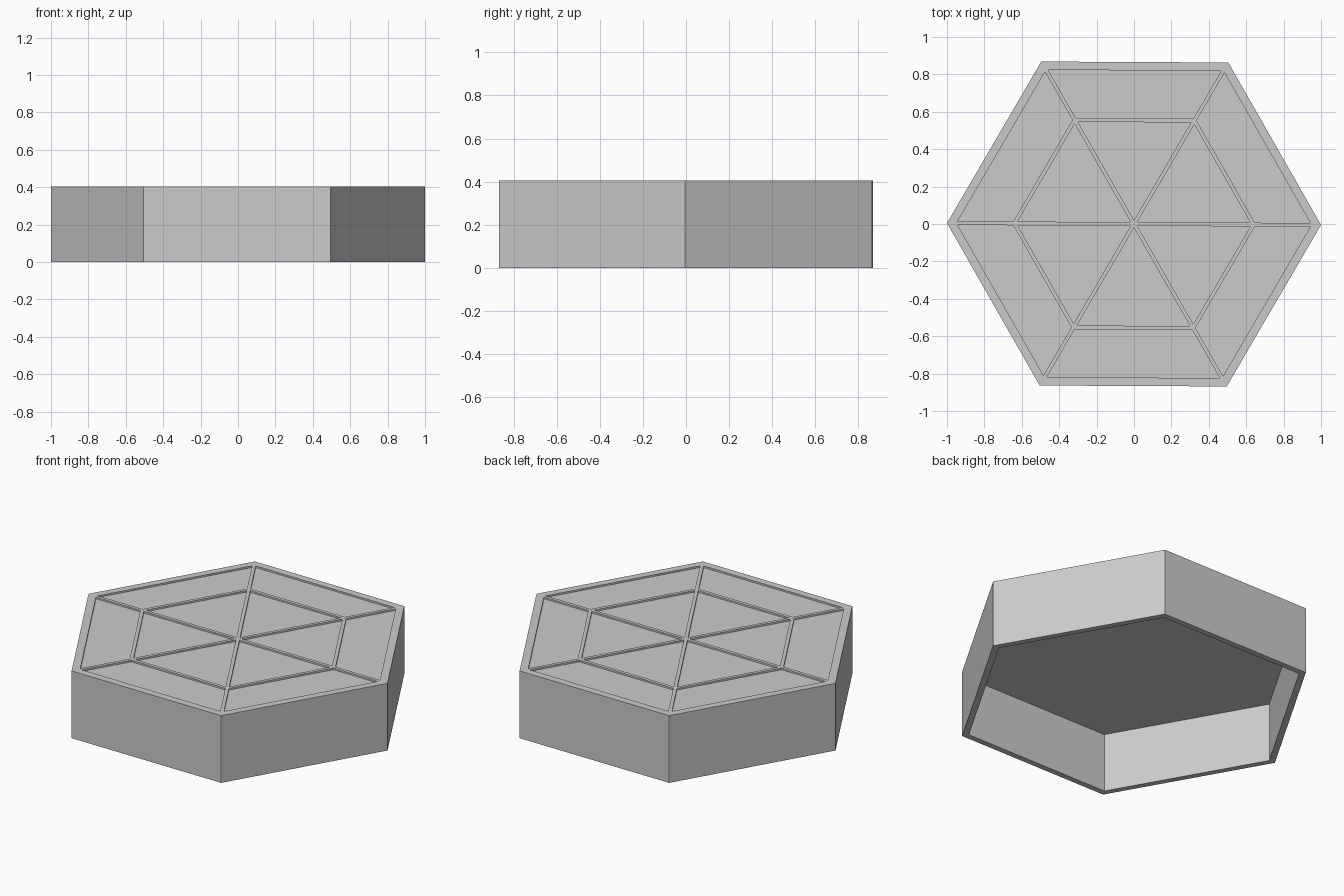
import bpy
import bmesh
from math import cos, sin, radians

cube = bpy.data.objects.get("Cube")
if cube:
    bpy.data.objects.remove(cube)

SIDES = 6
HEIGHT = 0.405
CEILING = 0.355      # underside of the top plate
INNER = 0.96         # radius of the hollow underneath
RIB_RING = 0.64      # centre line of the inner hexagonal rib
RIB_HALF = 0.01
RECESS = 0.01
TWIST = radians(-0.28)

grey = bpy.data.materials.new("light grey")
grey.use_nodes = True
colour = (0.6, 0.6, 0.6, 1)
grey.diffuse_color = colour
grey.node_tree.nodes["Principled BSDF"].inputs["Base Color"].default_value = colour

bm = bmesh.new()


def ring(radius, z):
    angles = [TWIST + radians(360 / SIDES * i) for i in range(SIDES)]
    return [bm.verts.new((radius * cos(a), radius * sin(a), z)) for a in angles]


def bridge(lower, upper):
    faces = []
    for i in range(SIDES):
        j = (i + 1) % SIDES
        faces.append(bm.faces.new((lower[i], lower[j], upper[j], upper[i])))
    return faces


# Hollow shell: ceiling, inner wall, bottom lip, outer wall, top rim
ceiling = ring(INNER, CEILING)
inner_lip = ring(INNER, 0)
outer_lip = ring(1, 0)
top_edge = ring(1, HEIGHT)
rim = ring(INNER, HEIGHT)
bm.faces.new(list(reversed(ceiling)))
for lower, upper in ((ceiling, inner_lip), (inner_lip, outer_lip),
                     (outer_lip, top_edge), (top_edge, rim)):
    bridge(lower, upper)

# Top panels: six outer trapezoids and six inner triangles
middle = ring(RIB_RING, HEIGHT)
centre = bm.verts.new((0, 0, HEIGHT))
panels = bridge(rim, middle)
for i in range(SIDES):
    panels.append(bm.faces.new((middle[i], middle[(i + 1) % SIDES], centre)))
bm.normal_update()

# Leave ribs around each panel, then sink the panels with upright walls
bmesh.ops.inset_individual(bm, faces=panels, thickness=RIB_HALF,
                           use_even_offset=True)
sunk = bmesh.ops.extrude_discrete_faces(bm, faces=panels)["faces"]
for face in sunk:
    for vert in face.verts:
        vert.co.z = HEIGHT - RECESS
bmesh.ops.recalc_face_normals(bm, faces=bm.faces[:])

mesh = bpy.data.meshes.new("hexagonal_tile")
bm.to_mesh(mesh)
bm.free()
mesh.materials.append(grey)
tile = bpy.data.objects.new("hexagonal_tile", mesh)
bpy.context.collection.objects.link(tile)
